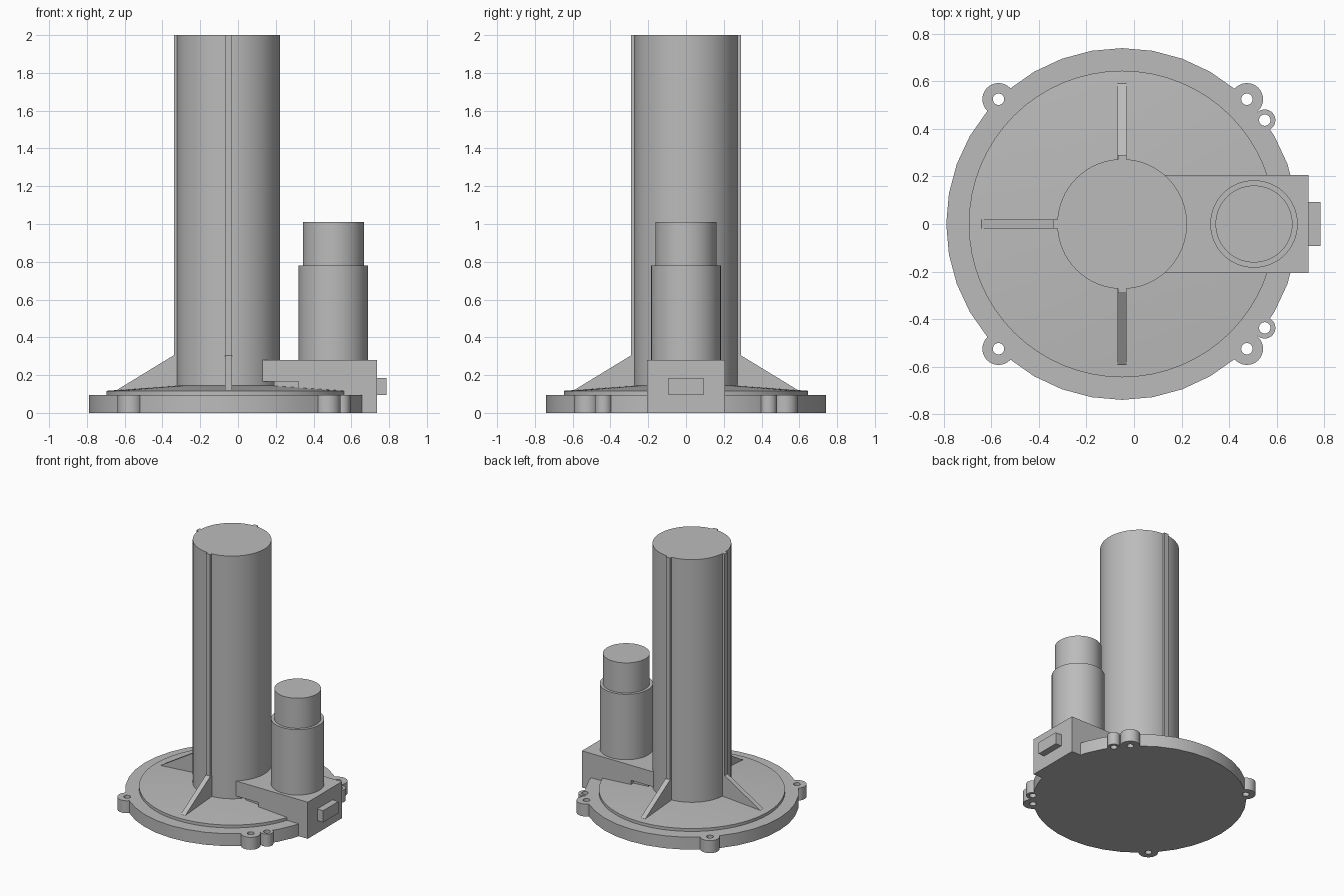
import bpy, bmesh, math
from mathutils import Matrix

old = bpy.data.objects.get("Cube")
if old:
    bpy.data.objects.remove(old)

grey = bpy.data.materials.new("plain grey")
grey.use_nodes = True
COLOUR = (0.5, 0.5, 0.5, 1)
grey.diffuse_color = COLOUR
grey.node_tree.nodes["Principled BSDF"].inputs["Base Color"].default_value = COLOUR

CX = -0.05          # axis of the base and column


def finish(name, bm):
    bmesh.ops.recalc_face_normals(bm, faces=bm.faces)
    mesh = bpy.data.meshes.new(name)
    bm.to_mesh(mesh)
    bm.free()
    mesh.materials.append(grey)
    ob = bpy.data.objects.new(name, mesh)
    bpy.context.collection.objects.link(ob)
    return ob


def smooth(ob):
    bpy.ops.object.select_all(action='DESELECT')
    ob.select_set(True)
    bpy.context.view_layer.objects.active = ob
    bpy.ops.object.shade_smooth_by_angle(angle=math.radians(30))
    return ob


def cylinder(name, x, y, r, z0, z1, sides=64, r_top=None):
    bm = bmesh.new()
    bmesh.ops.create_cone(bm, cap_ends=True, segments=sides, radius1=r,
                          radius2=r if r_top is None else r_top, depth=z1 - z0,
                          matrix=Matrix.Translation((x, y, (z0 + z1) / 2)))
    return smooth(finish(name, bm))


def prism(name, profile, half_width, matrix=Matrix()):
    """Extrude an x-z profile to both sides of y = 0."""
    bm = bmesh.new()
    face = bm.faces.new([bm.verts.new((x, -half_width, z)) for x, z in profile])
    new = bmesh.ops.extrude_face_region(bm, geom=[face])["geom"]
    bmesh.ops.translate(bm, vec=(0, 2 * half_width, 0),
                        verts=[v for v in new if isinstance(v, bmesh.types.BMVert)])
    bm.transform(matrix)
    return finish(name, bm)


def boolean(target, tool, operation):
    mod = target.modifiers.new(operation, 'BOOLEAN')
    mod.object, mod.operation, mod.solver = tool, operation, 'EXACT'
    bpy.context.view_layer.objects.active = target
    bpy.ops.object.modifier_apply(modifier=mod.name)
    bpy.data.objects.remove(tool)


# Base flange with drilled screw lugs
RIM = 0.095
base = cylinder("base_flange", CX, 0, 0.74, 0, RIM, 36)
lugs = [(x, s * y, r) for x, y, r in
        ((-0.57, 0.525, 0.068), (0.475, 0.525, 0.068), (0.55, 0.437, 0.045))
        for s in (1, -1)]
for x, y, r in lugs:
    boolean(base, cylinder("lug", x, y, r, 0, RIM, 32), 'UNION')
for x, y, r in lugs:
    boolean(base, cylinder("screw_hole", x, y, 0.024, -0.1, 0.3, 24), 'DIFFERENCE')
smooth(base)

# Raised plate and its shallow cone
cylinder("raised_plate", CX, 0, 0.645, RIM - 0.02, 0.117)
cylinder("shallow_cone", CX, 0, 0.645, 0.117, 0.146, r_top=0.25)

# Column with three ribs and gussets
cylinder("column", CX, 0, 0.273, 0.1, 2.0)
for side, angle in (("back", 90), ("right", 180), ("front", 270)):
    turn = Matrix.Translation((CX, 0, 0)) @ Matrix.Rotation(math.radians(angle), 4, 'Z')
    prism(side + "_rib", [(0.25, 0.1), (0.29, 0.1), (0.29, 2.0), (0.25, 2.0)], 0.018, turn)
    prism(side + "_gusset", [(0.25, 0.1), (0.61, 0.1), (0.59, 0.122), (0.29, 0.305),
                             (0.25, 0.305)], 0.019, turn)

# Gearbox, overhanging the plate beside the column
prism("gearbox", [(0.13, 0.165), (0.32, 0.165), (0.32, 0), (0.735, 0),
                  (0.735, 0.28), (0.13, 0.28)], 0.207)
prism("gearbox_foot", [(0.19, 0.1), (0.33, 0.1), (0.33, 0.17), (0.19, 0.17)], 0.18)
prism("connector", [(0.72, 0.095), (0.785, 0.095), (0.785, 0.185), (0.72, 0.185)], 0.092)

# Motor
cylinder("motor_body", 0.505, 0, 0.184, 0.27, 0.78)
cylinder("motor_cap", 0.505, 0, 0.162, 0.77, 1.01)
